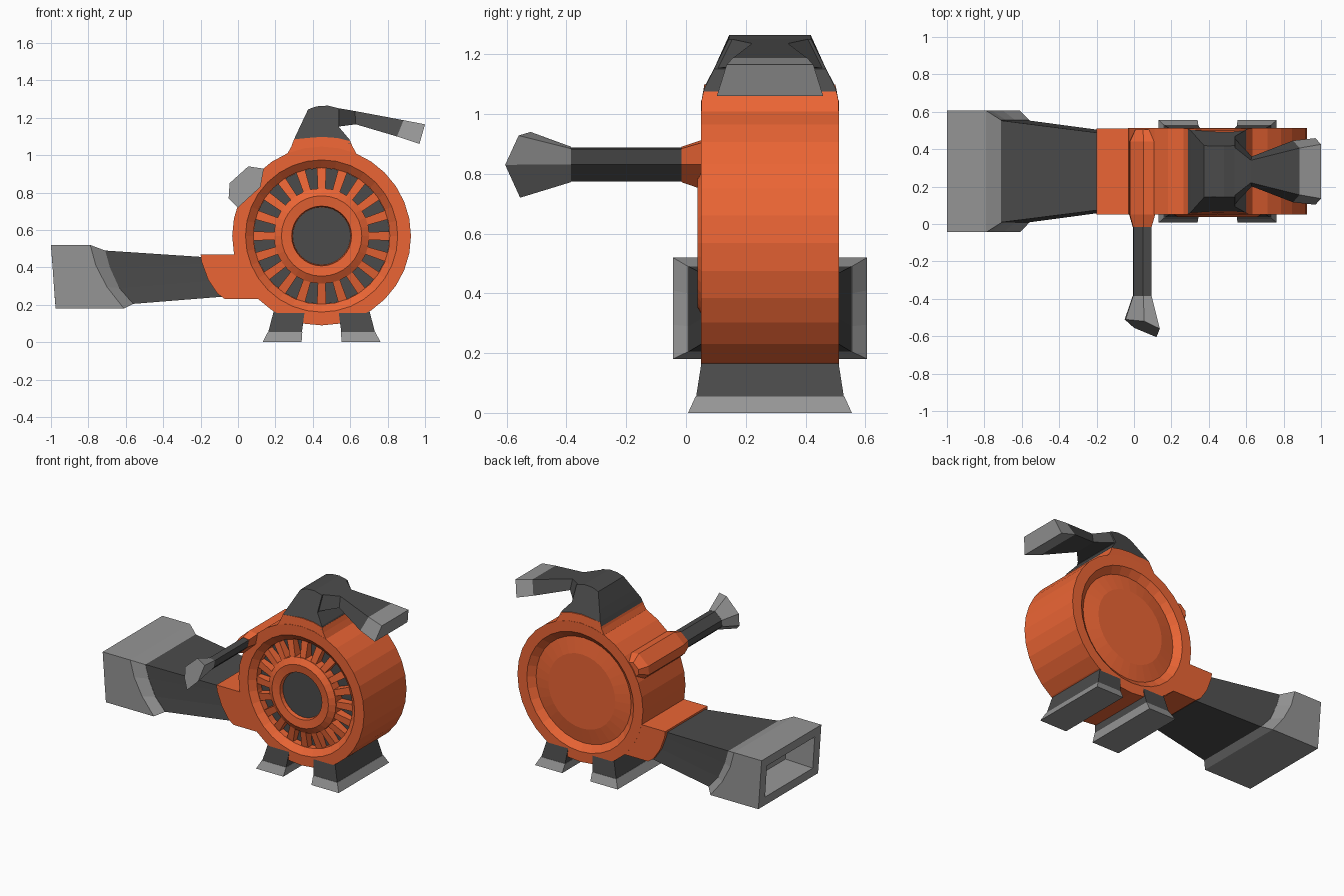
import bpy, bmesh
from math import sin, cos, pi
from mathutils import Vector

if "Cube" in bpy.data.objects:
    bpy.data.objects.remove(bpy.data.objects["Cube"])

YC = 0.281            # middle plane of the machine
CX, CZ = 0.447, 0.568  # drum axis


def material(name, rgb):
    m = bpy.data.materials.new(name)
    m.diffuse_color = (*rgb, 1)
    m.use_nodes = True
    m.node_tree.nodes["Principled BSDF"].inputs["Base Color"].default_value = m.diffuse_color
    return m


ORANGE = material("orange_shell", (0.83, 0.13, 0.035))
DARK = material("dark_grey", (0.07, 0.07, 0.07))
GREY = material("light_grey", (0.3, 0.3, 0.3))


def finish(name, bm, mat):
    bmesh.ops.remove_doubles(bm, verts=bm.verts, dist=1e-5)
    bmesh.ops.recalc_face_normals(bm, faces=bm.faces)
    me = bpy.data.meshes.new(name)
    bm.to_mesh(me)
    bm.free()
    me.materials.append(mat)
    ob = bpy.data.objects.new(name, me)
    bpy.context.collection.objects.link(ob)
    return ob


def loft(name, loops, mat, bm=None):
    """Skin a row of equal point loops and cap both ends."""
    own = bm is None
    bm = bm or bmesh.new()
    rows = [[bm.verts.new(p) for p in loop] for loop in loops]
    n = len(rows[0])
    for a, b in zip(rows, rows[1:]):
        for i in range(n):
            j = (i + 1) % n
            bm.faces.new((a[i], a[j], b[j], b[i]))
    bm.faces.new(rows[0])
    bm.faces.new(rows[-1])
    return finish(name, bm, mat) if own else None


def ring(pts):
    """Cross-section symmetric about YC from (x, z, half width) points."""
    return ([Vector((x, YC - h, z)) for x, z, h in pts]
            + [Vector((x, YC + h, z)) for x, z, h in reversed(pts)])


def prism(name, pts, mat):
    """Side profile of (x, z, half width) points, extruded across y."""
    return loft(name, [[Vector((x, YC + s * h, z)) for x, z, h in pts] for s in (-1, 1)], mat)


def lathe(name, profile, mat, n=32):
    """Spin (radius, y) points around the drum axis."""
    bm = bmesh.new()
    rows = [[bm.verts.new((CX + r * cos(2 * pi * k / n), y, CZ + r * sin(2 * pi * k / n)))
             for k in range(n)] for r, y in profile]
    for a, b in zip(rows, rows[1:]):
        for i in range(n):
            j = (i + 1) % n
            bm.faces.new((a[i], a[j], b[j], b[i]))
    for (r, y), row in ((profile[0], rows[0]), (profile[-1], rows[-1])):
        bm.faces.new(row)
    return finish(name, bm, mat)


# Drum shell, with dished front and back
lathe("drum_shell", [(0.365, 0.15), (0.365, 0.085), (0.407, 0.05), (0.478, 0.05), (0.478, 0.512),
                     (0.407, 0.512), (0.362, 0.475), (0.255, 0.495)], ORANGE)
lathe("vent_backing", [(0.364, 0.13), (0.364, 0.145)], DARK)
lathe("hub_ring", [(0.155, 0.075), (0.16, 0.045), (0.215, 0.038), (0.255, 0.062), (0.255, 0.14)], ORANGE)
lathe("hub_disc", [(0.154, 0.07), (0.154, 0.08)], DARK)

# Radial spokes of the vent
bm = bmesh.new()
N = 20
for k in range(N):
    a = pi / 2 + 2 * pi * k / N
    u, t = Vector((cos(a), 0, sin(a))), Vector((-sin(a), 0, cos(a)))
    c = Vector((CX, 0, CZ))
    loft("", [[c + u * r + t * (s * w) + Vector((0, y, 0)) for s, y in
               ((-1, y0), (1, y0), (1, 0.135), (-1, 0.135))]
              for r, w, y0 in ((0.245, 0.02, 0.066), (0.366, 0.025, 0.088))], None, bm)
finish("vent_spokes", bm, ORANGE)

# Outlet spout on the drum
prism("outlet_spout", [(x, z, 0.23) for x, z in
                       ((0.0, 0.47), (-0.2, 0.47), (-0.195, 0.43), (-0.16, 0.335),
                        (-0.11, 0.26), (-0.07, 0.23), (0.11, 0.23))], ORANGE)


def section(pts, h):
    return ring([(x, z, h) for x, z in pts])


# Flared nozzle and its hollow mouth
neck = ((-0.18, 0.455), (-0.175, 0.42), (-0.14, 0.33), (-0.06, 0.245))
seam = ((-0.71, 0.49), (-0.685, 0.40), (-0.635, 0.29), (-0.56, 0.205))
lip = ((-0.79, 0.52), (-0.76, 0.41), (-0.70, 0.295), (-0.61, 0.18))
mouth = ((-1.0, 0.52), (-0.992, 0.41), (-0.984, 0.295), (-0.975, 0.18))
hole = ((-0.996, 0.46), (-0.99, 0.39), (-0.985, 0.31), (-0.98, 0.24))
deep = ((-0.8, 0.43), (-0.8, 0.38), (-0.8, 0.32), (-0.8, 0.27))
loft("nozzle", [section(neck, 0.205), section(seam, 0.272)], DARK)
loft("nozzle_tip", [section(seam, 0.274), section(lip, 0.325), section(mouth, 0.325),
                    section(hole, 0.26), section(deep, 0.22)], GREY)

# Two feet, mirrored about the drum axis
for side, s in (("left", -1), ("right", 1)):
    def foot(z, inner, outer, h):
        return ring([(CX + s * inner, z, h), (CX + s * outer, z, h)])
    loft(side + "_leg", [foot(0.17, 0.09, 0.255, 0.229), foot(0.055, 0.105, 0.285, 0.247)], DARK)
    loft(side + "_foot", [foot(0.055, 0.103, 0.287, 0.249), foot(0.0, 0.107, 0.315, 0.274)], GREY)

# Collar, grip base and arm on top
prism("top_collar", [(0.262, 1.005, 0.23), (0.285, 1.045, 0.229), (0.3, 1.085, 0.222),
                     (0.37, 1.092, 0.22), (0.447, 1.098, 0.22), (0.53, 1.092, 0.22),
                     (0.6, 1.075, 0.222), (0.613, 1.045, 0.229), (0.635, 1.005, 0.23)], ORANGE)
prism("grip_base", [(0.29, 1.06, 0.226), (0.302, 1.09, 0.22), (0.33, 1.15, 0.188),
                    (0.375, 1.245, 0.138), (0.42, 1.261, 0.136), (0.48, 1.265, 0.136),
                    (0.54, 1.25, 0.138), (0.54, 1.15, 0.188), (0.595, 1.085, 0.22),
                    (0.605, 1.06, 0.226)], DARK)
joint = ring([(0.885, 1.187, 0.125), (0.85, 1.1, 0.165)])
loft("grip_arm", [ring([(0.53, 1.252, 0.135), (0.53, 1.152, 0.185)]),
                  ring([(0.625, 1.236, 0.06), (0.63, 1.165, 0.08)]), joint], DARK)
loft("grip_tip", [joint, ring([(1.0, 1.165, 0.145), (0.97, 1.06, 0.178)])], GREY)

# Side handle: mount bar, shaft and six-sided knob
knob = [(-0.05, -0.51, 0.77), (0.0, -0.555, 0.72), (0.12, -0.605, 0.83),
        (0.138, -0.56, 0.928), (0.055, -0.52, 0.94), (-0.045, -0.51, 0.85)]


def hexagon(y, k):
    return [Vector((0.043 + (x - 0.043) * k, y, 0.833 + (z - 0.833) * k)) for x, _, z in knob]


loft("handle_mount", [hexagon(-0.015, 0.54), hexagon(0.05, 0.74),
                      hexagon(0.44, 0.74), hexagon(0.505, 0.4)], ORANGE)
loft("handle_shaft", [hexagon(0.0, 0.52), hexagon(-0.395, 0.52)], DARK)
loft("handle_knob", [hexagon(-0.385, 0.54), [Vector(p) for p in knob]], GREY)
